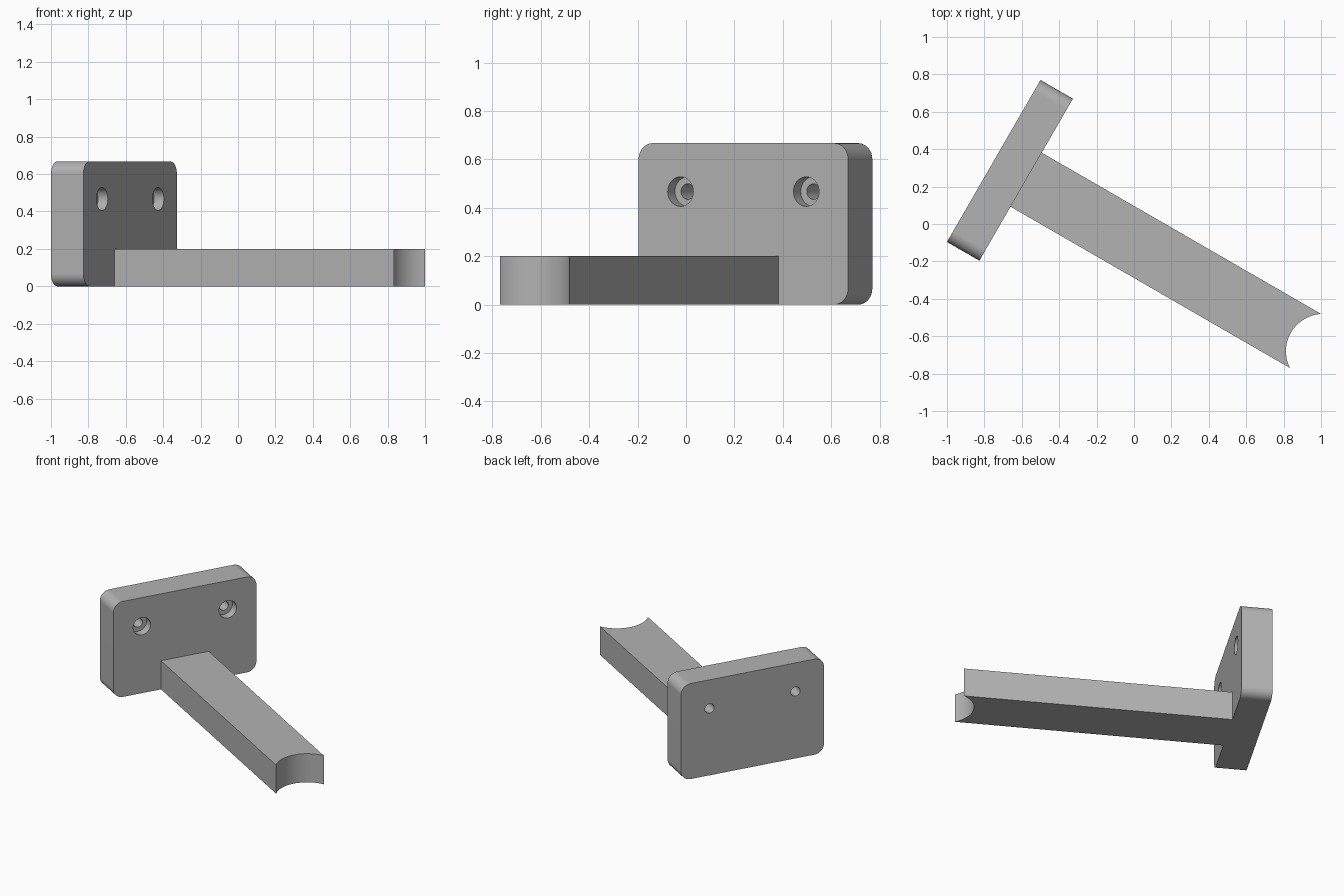
import bpy, bmesh
from math import sin, cos, pi, asin, radians
from mathutils import Matrix

cube = bpy.data.objects.get("Cube")
if cube:
    bpy.data.objects.remove(cube, do_unlink=True)

# Sizes, with local x along the arm and local y across the plate
PLATE_T, PLATE_W, PLATE_H, CORNER = 0.2, 1.0, 0.667, 0.067
ARM_LEN, ARM_W, ARM_H, TIP_R = 1.9245, 0.3333, 0.2, 0.2
PLACE = Matrix.Translation((-0.75, 0.337, 0)) @ Matrix.Rotation(radians(-30), 4, "Z")

grey = bpy.data.materials.new("plain grey")
grey.use_nodes = True
colour = (0.45, 0.45, 0.45, 1)
grey.diffuse_color = colour
grey.node_tree.nodes["Principled BSDF"].inputs["Base Color"].default_value = colour


def arc(cx, cy, r, start, end, steps):
    angles = [start + (end - start) * i / steps for i in range(steps + 1)]
    return [(cx + r * cos(a), cy + r * sin(a)) for a in angles]


def prism(name, points, direction):
    """Extrude a closed outline of 3D points into a solid."""
    bm = bmesh.new()
    face = bm.faces.new([bm.verts.new(p) for p in points])
    ext = bmesh.ops.extrude_face_region(bm, geom=[face])
    verts = [v for v in ext["geom"] if isinstance(v, bmesh.types.BMVert)]
    bmesh.ops.translate(bm, verts=verts, vec=direction)
    bmesh.ops.recalc_face_normals(bm, faces=bm.faces)
    return finish(name, bm)


def finish(name, bm):
    mesh = bpy.data.meshes.new(name)
    bm.to_mesh(mesh)
    bm.free()
    mesh.materials.append(grey)
    obj = bpy.data.objects.new(name, mesh)
    obj.matrix_world = PLACE
    bpy.context.collection.objects.link(obj)
    return obj


def stepped_cutter(y, z):
    """Screw hole with a wider counterbore on the arm side."""
    rings = [(-0.1, 0.032), (0.14, 0.032), (0.14, 0.061), (0.3, 0.061)]
    n = 40
    bm = bmesh.new()
    loops = [[bm.verts.new((x, y + r * cos(2 * pi * i / n), z + r * sin(2 * pi * i / n)))
              for i in range(n)] for x, r in rings]
    for a, b in zip(loops, loops[1:]):
        for i in range(n):
            j = (i + 1) % n
            bm.faces.new((a[i], a[j], b[j], b[i]))
    bm.faces.new(loops[0])
    bm.faces.new(loops[-1])
    bmesh.ops.recalc_face_normals(bm, faces=bm.faces)
    cutter = finish("screw_hole_cutter", bm)
    cutter.hide_render = True
    return cutter


def activate(obj):
    bpy.ops.object.select_all(action="DESELECT")
    obj.select_set(True)
    bpy.context.view_layer.objects.active = obj


# Mounting plate with four rounded corners
outline = []
for k, (sy, top) in enumerate([(1, 1), (-1, 1), (-1, 0), (1, 0)]):
    cy = sy * (PLATE_W / 2 - CORNER)
    cz = PLATE_H - CORNER if top else CORNER
    outline += arc(cy, cz, CORNER, k * pi / 2, (k + 1) * pi / 2, 12)
plate = prism("mounting_plate", [(0, y, z) for y, z in outline], (PLATE_T, 0, 0))

# Two counterbored screw holes
for side in (-1, 1):
    cutter = stepped_cutter(side * 0.3, 0.467)
    mod = plate.modifiers.new("screw_hole", "BOOLEAN")
    mod.operation, mod.solver, mod.object = "DIFFERENCE", "EXACT", cutter
    activate(plate)
    bpy.ops.object.modifier_apply(modifier=mod.name)
    bpy.data.objects.remove(cutter, do_unlink=True)

# Arm with a concave cradle at its tip
half = asin(ARM_W / 2 / TIP_R)
cradle = arc(ARM_LEN + TIP_R * cos(half), 0, TIP_R, pi + half, pi - half, 32)
sides = [(PLATE_T, ARM_W / 2), (PLATE_T, -ARM_W / 2)]
arm = prism("arm", [(x, y, 0) for x, y in sides + cradle], (0, 0, ARM_H))

for obj in (plate, arm):
    activate(obj)
    bpy.ops.object.shade_smooth_by_angle(angle=radians(30))
    weighted = obj.modifiers.new("even_shading", "WEIGHTED_NORMAL")
    weighted.keep_sharp = True
